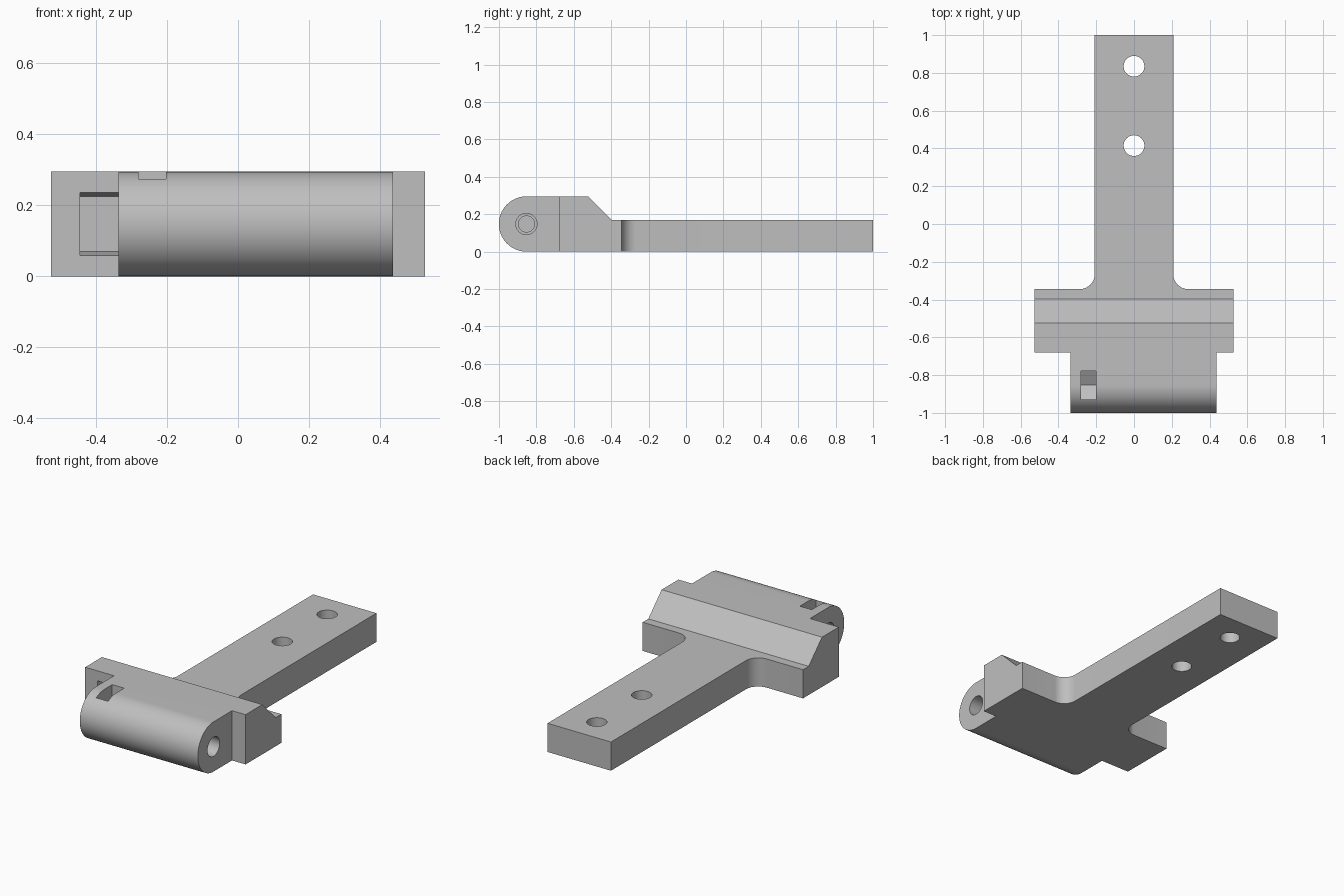
import bpy
import bmesh
from math import cos, sin, pi, radians
from mathutils import Vector

if "Cube" in bpy.data.objects:
    bpy.data.objects.remove(bpy.data.objects["Cube"], do_unlink=True)

grey = bpy.data.materials.new("plain grey")
grey.use_nodes = True
colour = (0.52, 0.52, 0.52, 1)
grey.diffuse_color = colour
grey.node_tree.nodes["Principled BSDF"].inputs["Base Color"].default_value = colour

# Pivot centre, barrel radius and arm thickness
PY, R, ARM_Z = -0.853, 0.1475, 0.17


def arc(cx, cy, r, start, end, steps):
    """Points along an arc, angles in degrees."""
    angles = [radians(start + (end - start) * i / steps) for i in range(steps + 1)]
    return [(cx + r * cos(a), cy + r * sin(a)) for a in angles]


def circle(cx, cy, r, steps=32):
    return arc(cx, cy, r, 0, 360, steps)[:-1]


def prism(name, outline, axis, low, high):
    """Extrude a 2D outline along x (outline in yz) or z (outline in xy)."""
    bm = bmesh.new()
    place = {"x": lambda p: (low, p[0], p[1]), "z": lambda p: (p[0], p[1], low)}[axis]
    face = bm.faces.new([bm.verts.new(place(p)) for p in outline])
    top = bmesh.ops.extrude_face_region(bm, geom=[face])["geom"]
    shift = Vector((high - low, 0, 0)) if axis == "x" else Vector((0, 0, high - low))
    bmesh.ops.translate(bm, vec=shift, verts=[v for v in top if isinstance(v, bmesh.types.BMVert)])
    bmesh.ops.recalc_face_normals(bm, faces=bm.faces)
    mesh = bpy.data.meshes.new(name)
    bm.to_mesh(mesh)
    bm.free()
    mesh.materials.append(grey)
    obj = bpy.data.objects.new(name, mesh)
    bpy.context.collection.objects.link(obj)
    return obj


def combine(target, tool, operation="DIFFERENCE"):
    """Apply a boolean and discard the tool."""
    mod = target.modifiers.new("cut", "BOOLEAN")
    mod.operation, mod.solver, mod.object = operation, "EXACT", tool
    bpy.context.view_layer.objects.active = target
    bpy.ops.object.modifier_apply(modifier=mod.name)
    bpy.data.objects.remove(tool, do_unlink=True)


# Plan: barrel block, wide crossbar, filleted neck and long arm
plan = [(-0.337, -1.1), (0.437, -1.1), (0.437, -0.68), (0.526, -0.68), (0.526, -0.345)]
plan += arc(0.288, -0.265, 0.08, 270, 180, 10)
plan += [(0.208, 1.1), (-0.208, 1.1)]
plan += arc(-0.288, -0.265, 0.08, 0, -90, 10)
plan += [(-0.526, -0.345), (-0.526, -0.68), (-0.337, -0.68)]
bracket = prism("hinge_bracket", plan, "z", -0.1, 0.4)

# Side profile: round nose, flat top, sloped step and thin arm
side = arc(PY, R, R, 270, 90, 40)
side += [(-0.523, 2 * R), (-0.398, ARM_Z), (1, ARM_Z), (1, 0)]
combine(bracket, prism("side_profile", side, "x", -0.7, 0.7), "INTERSECT")

# Screw holes in the arm
for y in (0.415, 0.835):
    combine(bracket, prism("screw_hole", circle(0, y, 0.055), "z", -0.1, 0.3))

# Nut slot: open at the top with a pointed floor
slot = [(PY - 0.075, 0.4), (PY - 0.075, 0.104), (PY, 0.061), (PY + 0.075, 0.104), (PY + 0.075, 0.4)]
combine(bracket, prism("nut_slot", slot, "x", -0.28, -0.202))

# Pivot bores from both ends, the far one stepped
for low, high, r in ((-0.4, -0.24, 0.055), (0.2, 0.5, 0.057), (0, 0.3, 0.043)):
    combine(bracket, prism("pivot_bore", circle(PY, R, r), "x", low, high))

# Tapered pocket in the front of the crossbar beside the barrel
pocket = [(-0.69, 0.058), (-0.69, 0.237), (-0.6, 0.225), (-0.6, 0.07)]
combine(bracket, prism("pocket", pocket, "x", -0.445, -0.337))

# Smooth the rounded faces, keep edges sharp
bpy.ops.object.select_all(action="DESELECT")
bracket.select_set(True)
bpy.context.view_layer.objects.active = bracket
bpy.ops.object.shade_smooth_by_angle(angle=radians(25))
